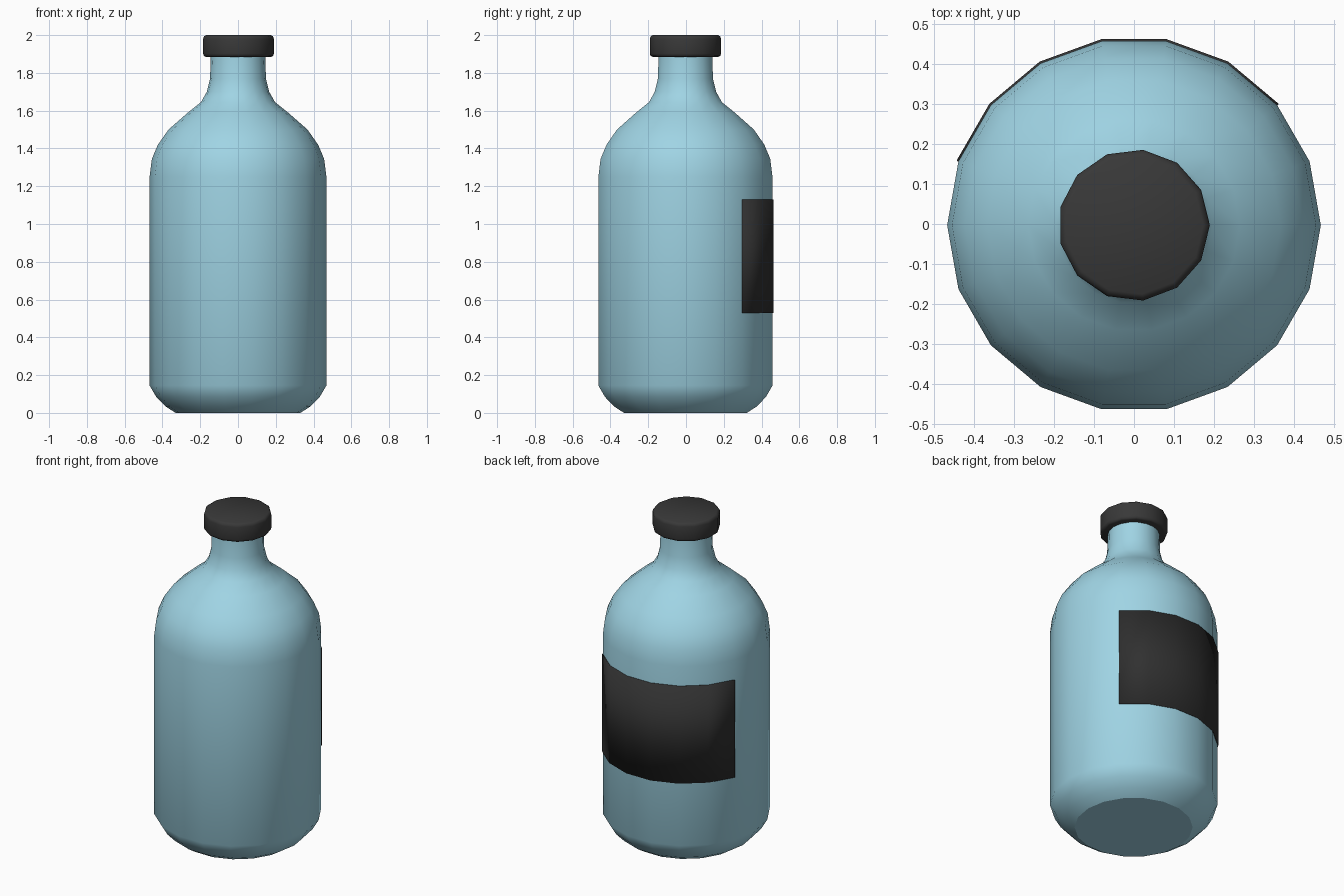
import bpy, bmesh
from math import sin, cos, radians, pi

if "Cube" in bpy.data.objects:
    bpy.data.objects.remove(bpy.data.objects["Cube"])

CY = -0.003  # axis of the bottle in y


def material(name, rgb):
    m = bpy.data.materials.new(name)
    m.diffuse_color = (*rgb, 1)
    m.use_nodes = True
    m.node_tree.nodes["Principled BSDF"].inputs["Base Color"].default_value = m.diffuse_color
    return m


def finish(name, bm, mat, angle):
    me = bpy.data.meshes.new(name)
    bmesh.ops.recalc_face_normals(bm, faces=bm.faces)
    bm.to_mesh(me)
    bm.free()
    ob = bpy.data.objects.new(name, me)
    bpy.context.collection.objects.link(ob)
    ob.location.y = CY
    me.materials.append(mat)
    bpy.ops.object.select_all(action='DESELECT')
    ob.select_set(True)
    bpy.context.view_layer.objects.active = ob
    bpy.ops.object.shade_smooth_by_angle(angle=radians(angle))
    return ob


def lathe(name, profile, sides, mat, angle):
    """Revolve (radius, z) points and close both ends."""
    bm = bmesh.new()
    rings = [[bm.verts.new((r * cos(2 * pi * i / sides), r * sin(2 * pi * i / sides), z))
              for i in range(sides)] for r, z in profile]
    for a, b in zip(rings, rings[1:]):
        for i in range(sides):
            j = (i + 1) % sides
            bm.faces.new((a[i], a[j], b[j], b[i]))
    bm.faces.new(rings[0][::-1])
    bm.faces.new(rings[-1])
    return finish(name, bm, mat, angle)


blue = material("blue_glass", (0.35, 0.66, 0.78))
dark = material("dark_plastic", (0.04, 0.04, 0.04))
label_mat = material("dark_label", (0.03, 0.03, 0.03))

# Bottle body with shoulder and neck
lathe("bottle_body", [
    (0.33, 0), (0.385, 0.035), (0.433, 0.085), (0.468, 0.145), (0.468, 1.25),
    (0.456, 1.345), (0.424, 1.42), (0.368, 1.50), (0.265, 1.59),
    (0.196, 1.645), (0.165, 1.70), (0.148, 1.77), (0.144, 1.90)], 18, blue, 32)

# Cap with rounded rims
lathe("cap", [
    (0.176, 1.885), (0.186, 1.89), (0.19, 1.902), (0.19, 1.98),
    (0.186, 1.993), (0.174, 2.0)], 13, dark, 50)

# Label wrapped around the back
bm = bmesh.new()
cols = [[bm.verts.new((0.473 * cos(radians(a)), 0.473 * sin(radians(a)), z))
         for z in (0.53, 1.13)] for a in range(40, 161, 20)]
for a, b in zip(cols, cols[1:]):
    bm.faces.new((a[0], a[1], b[1], b[0]))
for f in bm.faces:
    f.normal_update()
    c = f.calc_center_median()
    if f.normal.x * c.x + f.normal.y * c.y < 0:
        f.normal_flip()
label = finish("label", bm, label_mat, 30)
# recalculated normals may point inward on an open strip
p = label.data.polygons[0]
if p.normal.x * p.center.x + p.normal.y * p.center.y < 0:
    label.data.flip_normals()
thick = label.modifiers.new("thickness", 'SOLIDIFY')
thick.thickness = 0.006
thick.offset = -1
thick.use_rim_only = True
